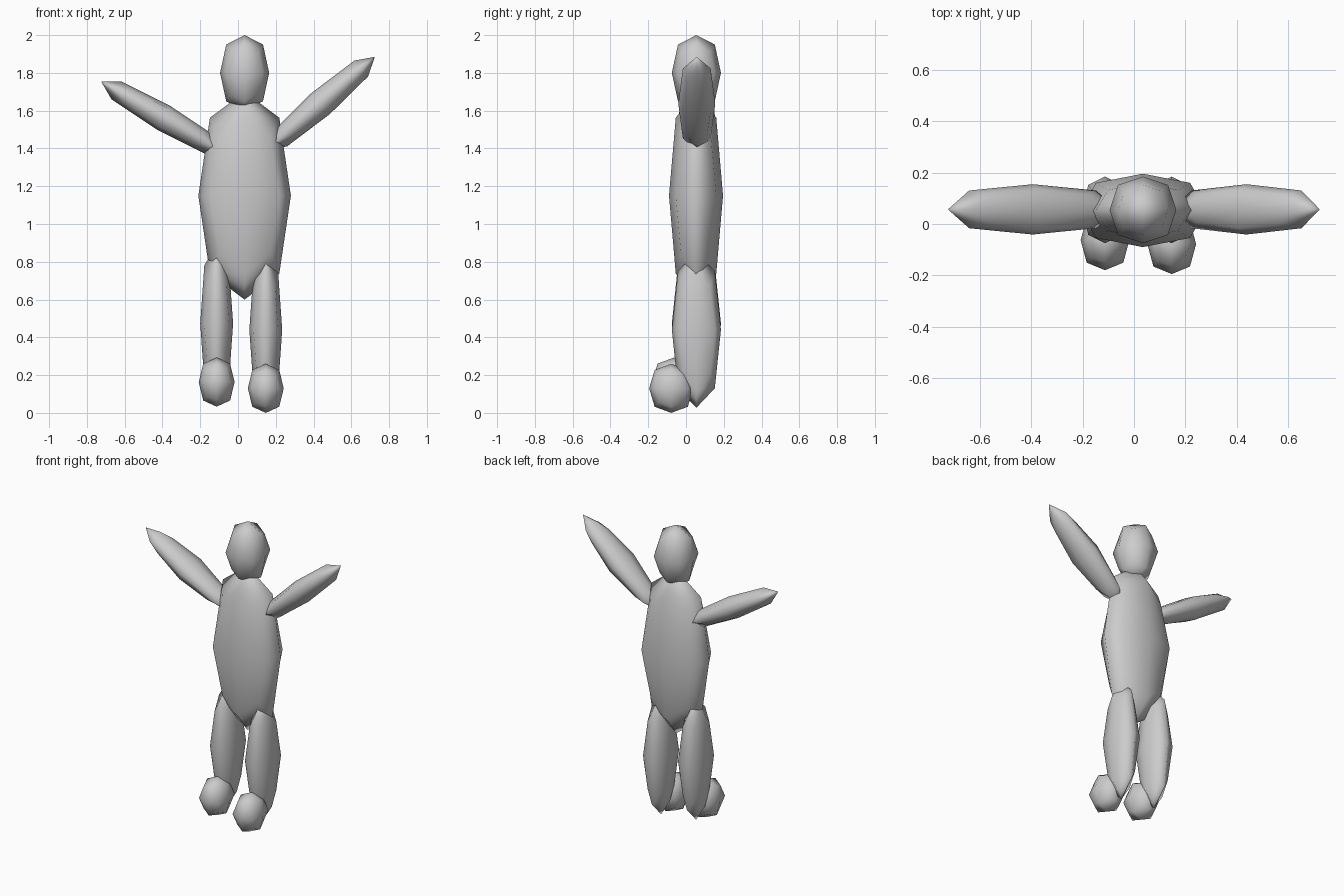
import bpy
from math import radians

if "Cube" in bpy.data.objects:
    bpy.data.objects.remove(bpy.data.objects["Cube"])


def blob(name, center, half, tilt=0.0):
    """Rounded low-poly ellipsoid: a cube smoothed once, half = half extents."""
    bpy.ops.mesh.primitive_cube_add(size=2, location=center,
                                    rotation=(0, radians(tilt), 0))
    ob = bpy.context.object
    ob.name = name
    ob.scale = half
    sub = ob.modifiers.new("round", 'SUBSURF')
    sub.levels = sub.render_levels = 1
    sub.use_limit_surface = False
    bpy.ops.object.shade_smooth()
    return ob


# Head and torso
blob("head", (0.035, 0.055, 1.80), (0.13, 0.13, 0.20))
blob("torso", (0.035, 0.053, 1.15), (0.245, 0.143, 0.55))

# Raised arms, each at its own angle
blob("right_arm", (0.438, 0.057, 1.638), (0.378, 0.098, 0.074), -40.8)
blob("left_arm", (-0.395, 0.057, 1.563), (0.382, 0.098, 0.072), 30.2)

# Legs and feet, the left pair slightly lifted
for side, x, lift, y in (("right", 0.147, 0.0, -0.078), ("left", -0.113, 0.033, -0.063)):
    blob(side + "_leg", (x, 0.055, 0.44 + lift), (0.087, 0.13, 0.413))
    blob(side + "_foot", (x, y, 0.13 + lift), (0.095, 0.117, 0.13))
